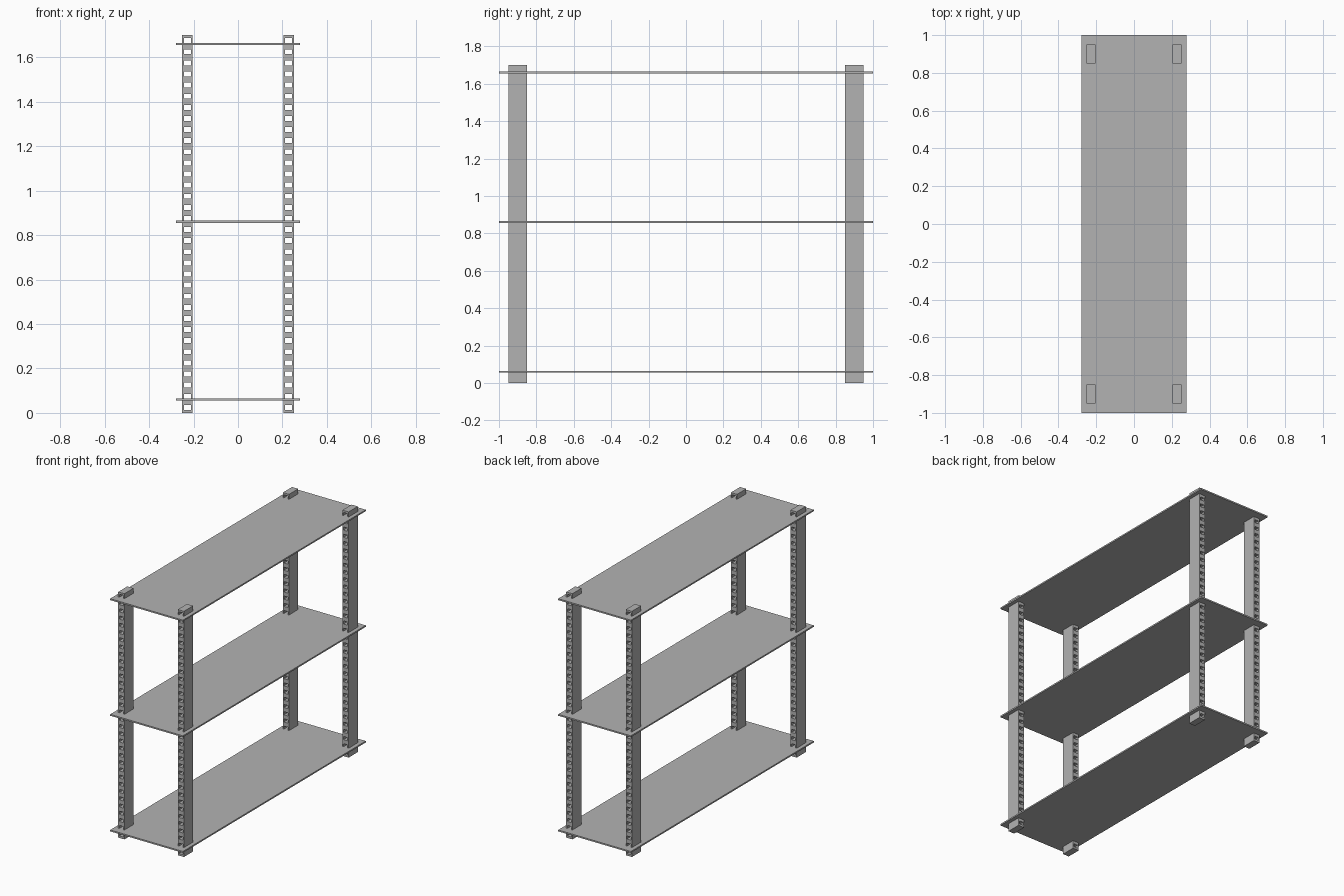
import bpy
import bmesh
from mathutils import Vector

cube = bpy.data.objects.get("Cube")
if cube:
    bpy.data.objects.remove(cube, do_unlink=True)

# Single grey material
GREY = (0.45, 0.45, 0.45, 1)
grey = bpy.data.materials.new("plain grey")
grey.use_nodes = True
grey.diffuse_color = GREY
grey.node_tree.nodes["Principled BSDF"].inputs["Base Color"].default_value = GREY

HEIGHT = 1.7
PITCH = 0.05
HOLES = round(HEIGHT / PITCH)
POST_W, POST_D = 0.047, 0.1
HOLE_W, HOLE_H = 0.031, 0.022


def add_object(name, bm, location):
    bmesh.ops.recalc_face_normals(bm, faces=bm.faces)
    mesh = bpy.data.meshes.new(name)
    bm.to_mesh(mesh)
    bm.free()
    mesh.materials.append(grey)
    obj = bpy.data.objects.new(name, mesh)
    obj.location = location
    bpy.context.collection.objects.link(obj)
    return obj


def build_post(name, x, y):
    """Perforated post: a sheet of cells without the holes, extruded in depth."""
    bm = bmesh.new()
    cols = [-POST_W / 2, -HOLE_W / 2, HOLE_W / 2, POST_W / 2]
    rows = [0]
    for i in range(HOLES):
        mid = (i + 0.5) * PITCH
        rows += [mid - HOLE_H / 2, mid + HOLE_H / 2]
    rows.append(HEIGHT)
    grid = [[bm.verts.new((cx, -POST_D / 2, rz)) for cx in cols] for rz in rows]
    for r in range(len(rows) - 1):
        for c in range(len(cols) - 1):
            if c == 1 and r % 2 == 1:
                continue
            bm.faces.new((grid[r][c], grid[r][c + 1],
                          grid[r + 1][c + 1], grid[r + 1][c]))
    result = bmesh.ops.extrude_face_region(bm, geom=bm.faces[:], use_keep_orig=True)
    moved = [g for g in result["geom"] if isinstance(g, bmesh.types.BMVert)]
    bmesh.ops.translate(bm, verts=moved, vec=Vector((0, POST_D, 0)))
    return add_object(name, bm, (x, y, 0))


def build_shelf(name, z):
    bm = bmesh.new()
    bmesh.ops.create_cube(bm, size=1)
    bmesh.ops.scale(bm, verts=bm.verts, vec=Vector((0.556, 2, 0.01)))
    return add_object(name, bm, (0, 0, z))


# Four corner posts
for side, sx in (("left", 1), ("right", -1)):
    for end, sy in (("front", -1), ("back", 1)):
        build_post(f"{end}_{side}_post", sx * 0.228, sy * 0.9)

# Three thin shelves
for label, z in (("bottom", 0.06), ("middle", 0.86), ("top", 1.66)):
    build_shelf(f"{label}_shelf", z)
